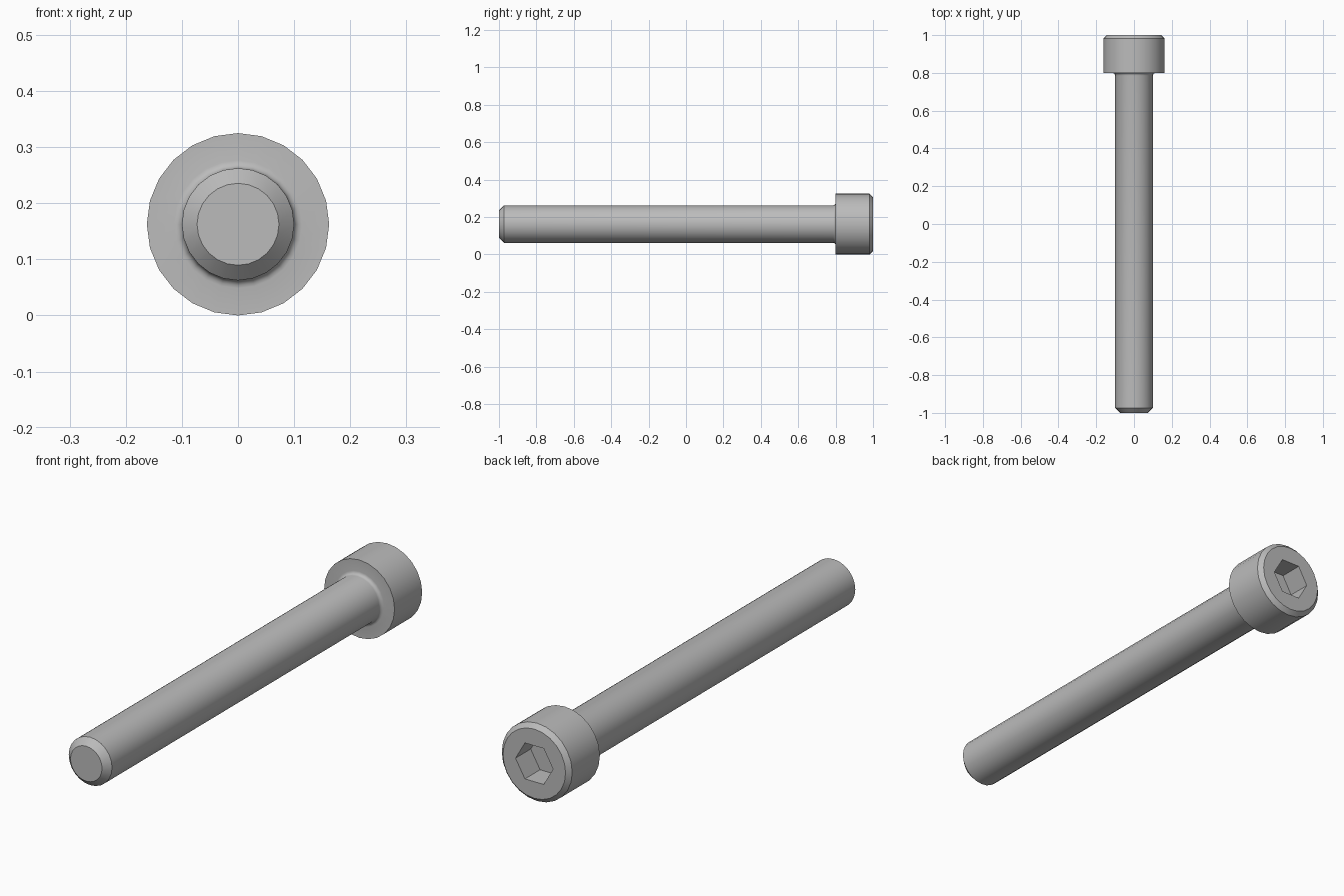
import bpy
import bmesh
from math import pi, sin, cos, radians

if "Cube" in bpy.data.objects:
    bpy.data.objects.remove(bpy.data.objects["Cube"], do_unlink=True)

SIDES = 24
HEAD_R, SHANK_R = 0.1625, 0.1
HEAD_Y = 0.8                 # underside of the head
TIP_CHAMFER, HEAD_CHAMFER, FILLET = 0.027, 0.018, 0.014
HEX_R, HEX_DEPTH = 0.0866, 0.1

steel = bpy.data.materials.new("steel_grey")
steel.use_nodes = True
colour = (0.5, 0.5, 0.5, 1)
steel.diffuse_color = colour
steel.node_tree.nodes["Principled BSDF"].inputs["Base Color"].default_value = colour


def lathe(name, profile, sides):
    """Closed solid turned about the y axis from (radius, y) points."""
    bm = bmesh.new()
    rings = []
    for r, y in profile:
        angles = [2 * pi * i / sides for i in range(sides)]
        rings.append([bm.verts.new((r * cos(a), y, HEAD_R + r * sin(a))) for a in angles])
    for a, b in zip(rings, rings[1:]):
        for i in range(sides):
            j = (i + 1) % sides
            bm.faces.new((a[i], a[j], b[j], b[i]))
    bm.faces.new(rings[0])
    bm.faces.new(rings[-1])
    bmesh.ops.recalc_face_normals(bm, faces=bm.faces)
    mesh = bpy.data.meshes.new(name)
    bm.to_mesh(mesh)
    bm.free()
    mesh.materials.append(steel)
    obj = bpy.data.objects.new(name, mesh)
    bpy.context.collection.objects.link(obj)
    return obj


# Shank with chamfered tip, fillet under the head, chamfered head
profile = [(SHANK_R - TIP_CHAMFER, -1), (SHANK_R, -1 + TIP_CHAMFER)]
for k in range(5):
    a = pi / 2 * k / 4
    profile.append((SHANK_R + FILLET * (1 - cos(a)), HEAD_Y - FILLET * (1 - sin(a))))
profile += [(HEAD_R, HEAD_Y), (HEAD_R, 1 - HEAD_CHAMFER), (HEAD_R - HEAD_CHAMFER, 1)]
bolt = lathe("socket_head_bolt", profile, SIDES)

# Hexagonal socket cut into the head
cutter = lathe("socket_cutter", [(HEX_R, 1 - HEX_DEPTH), (HEX_R, 1.1)], 6)
cutter.hide_render = True
cut = bolt.modifiers.new("hex_socket", 'BOOLEAN')
cut.operation = 'DIFFERENCE'
cut.solver = 'EXACT'
cut.object = cutter

bpy.ops.object.select_all(action='DESELECT')
bolt.select_set(True)
bpy.context.view_layer.objects.active = bolt
bpy.ops.object.modifier_apply(modifier=cut.name)
bpy.data.objects.remove(cutter, do_unlink=True)
bpy.ops.object.shade_smooth_by_angle(angle=radians(30))
